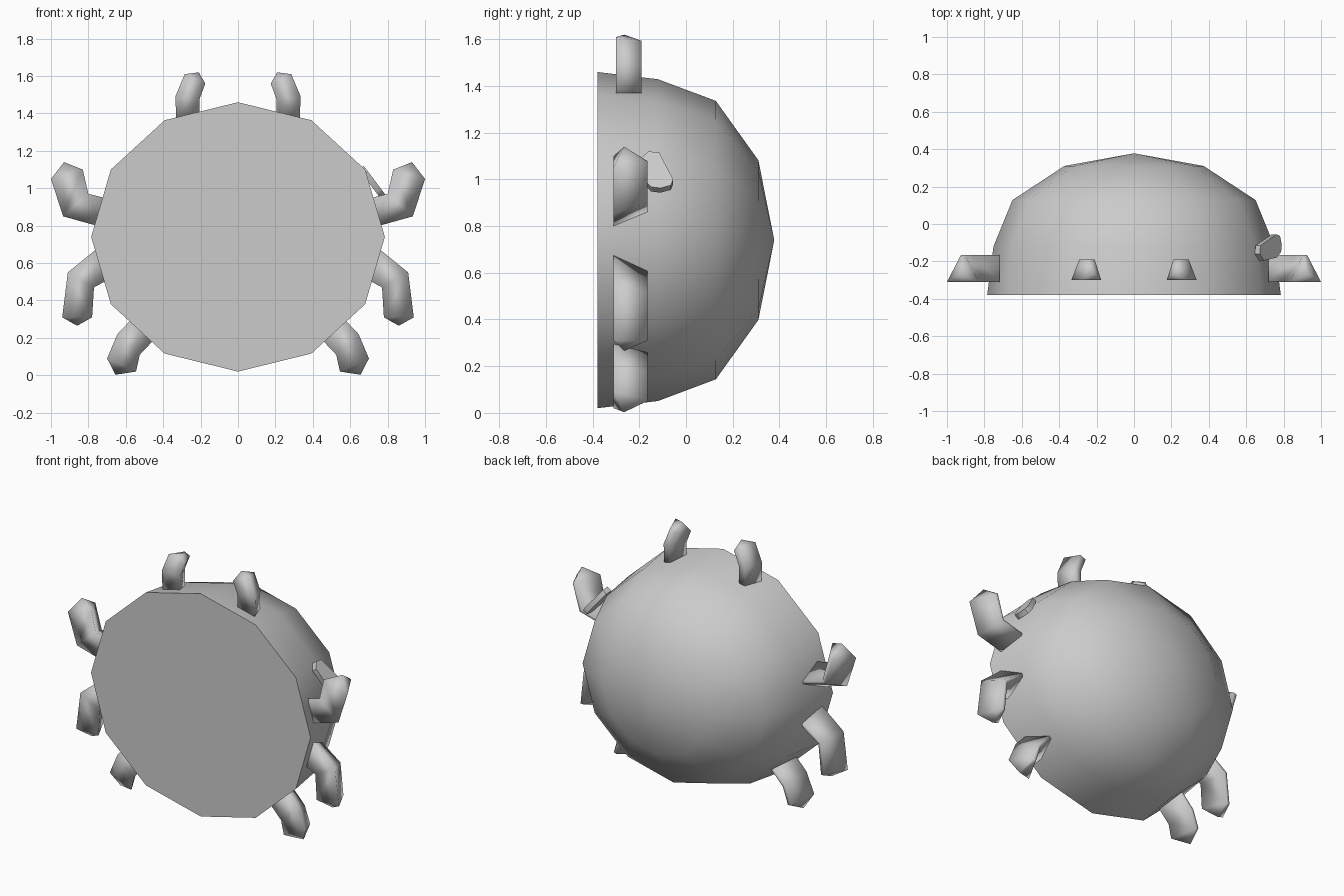
import bpy, bmesh, math
from mathutils import Vector

if "Cube" in bpy.data.objects:
    bpy.data.objects.remove(bpy.data.objects["Cube"], do_unlink=True)

grey = bpy.data.materials.new("plain_grey")
grey.use_nodes = True
grey.diffuse_color = (0.6, 0.6, 0.6, 1)
grey.node_tree.nodes["Principled BSDF"].inputs["Base Color"].default_value = (0.6, 0.6, 0.6, 1)


def finish(name, bm, angle):
    """Turn the bmesh into a shaded object."""
    bmesh.ops.recalc_face_normals(bm, faces=bm.faces)
    mesh = bpy.data.meshes.new(name)
    bm.to_mesh(mesh)
    bm.free()
    mesh.materials.append(grey)
    obj = bpy.data.objects.new(name, mesh)
    bpy.context.collection.objects.link(obj)
    bpy.ops.object.select_all(action="DESELECT")
    obj.select_set(True)
    bpy.context.view_layer.objects.active = obj
    bpy.ops.object.shade_smooth_by_angle(angle=math.radians(angle))


def loft(bm, rings):
    """Join neighbouring rings of vertices with quads."""
    for a, b in zip(rings, rings[1:]):
        for i in range(len(a)):
            j = (i + 1) % len(a)
            bm.faces.new((a[i], a[j], b[j], b[i]))


def fan(bm, ring, apex):
    for i in range(len(ring)):
        bm.faces.new((ring[i], ring[(i + 1) % len(ring)], apex))


# Domed body: twelve sides, flat front, pole at the back
bm = bmesh.new()
rings = []
for y, scale in ((-0.38, 1), (-0.12, 0.957), (0.128, 0.828), (0.31, 0.475)):
    ring = []
    for k in range(12):
        a = math.tau * k / 12
        ring.append(bm.verts.new((0.785 * scale * math.sin(a), y,
                                  0.74 + 0.72 * scale * math.cos(a))))
    rings.append(ring)
loft(bm, rings)
bm.faces.new(rings[0])
fan(bm, rings[-1], bm.verts.new((0, 0.378, 0.74)))
finish("domed_body", bm, 60)


def limb(name, sections, apex, front, back, narrow, side):
    """Bent limb, wide at the front and narrow at the back, with a pointed cap."""
    bm = bmesh.new()
    rings = []
    for outer, inner in sections:
        o, i = Vector(outer), Vector(inner)
        mid = (o + i) / 2
        corners = ((o, front), (i, front),
                   (mid.lerp(i, narrow), back), (mid.lerp(o, narrow), back))
        rings.append([bm.verts.new((side * p.x, y, p.y)) for p, y in corners])
    loft(bm, rings)
    bm.faces.new(rings[0])
    fan(bm, rings[-1], bm.verts.new((side * apex[0], -0.265, apex[1])))
    finish(name, bm, 180)


# Each section is an outer and an inner (x, z) point: root, elbow, tip
upper = [((0.72, 0.79), (0.72, 0.95)), ((0.935, 0.85), (0.80, 0.97)),
         ((1.0, 1.05), (0.83, 1.10))]
middle = [((0.75, 0.68), (0.66, 0.53)), ((0.91, 0.55), (0.77, 0.47)),
          ((0.94, 0.31), (0.78, 0.31))]
lower = [((0.56, 0.31), (0.44, 0.20)), ((0.645, 0.22), (0.525, 0.11)),
         ((0.70, 0.09), (0.545, 0.02))]
feeler = [((0.33, 1.37), (0.205, 1.37)), ((0.335, 1.49), (0.205, 1.48)),
          ((0.285, 1.61), (0.175, 1.56))]

for label, side in (("left", 1), ("right", -1)):
    limb(label + "_upper_leg", upper, (0.93, 1.14), -0.31, -0.165, 0.12, side)
    limb(label + "_middle_leg", middle, (0.86, 0.265), -0.31, -0.165, 0.12, side)
    limb(label + "_lower_leg", lower, (0.655, 0.003), -0.31, -0.165, 0.12, side)
    limb(label + "_feeler", feeler, (0.21, 1.62), -0.30, -0.19, 0.35, side)

# Small slanted plate on the left flank
outline = [(-0.195, 1.09), (-0.16, 1.12), (-0.115, 1.115), (-0.055, 1.0),
           (-0.065, 0.975), (-0.11, 0.963), (-0.15, 0.968), (-0.18, 1.0)]
bm = bmesh.new()
rings = []
for depth in (0, 0.033):
    rings.append([bm.verts.new((0.68 + 0.75 * (1.11 - z) - 0.8 * depth, y,
                                z - 0.6 * depth)) for y, z in outline])
loft(bm, rings)
for ring in rings:
    bm.faces.new(ring)
finish("flank_plate", bm, 50)
